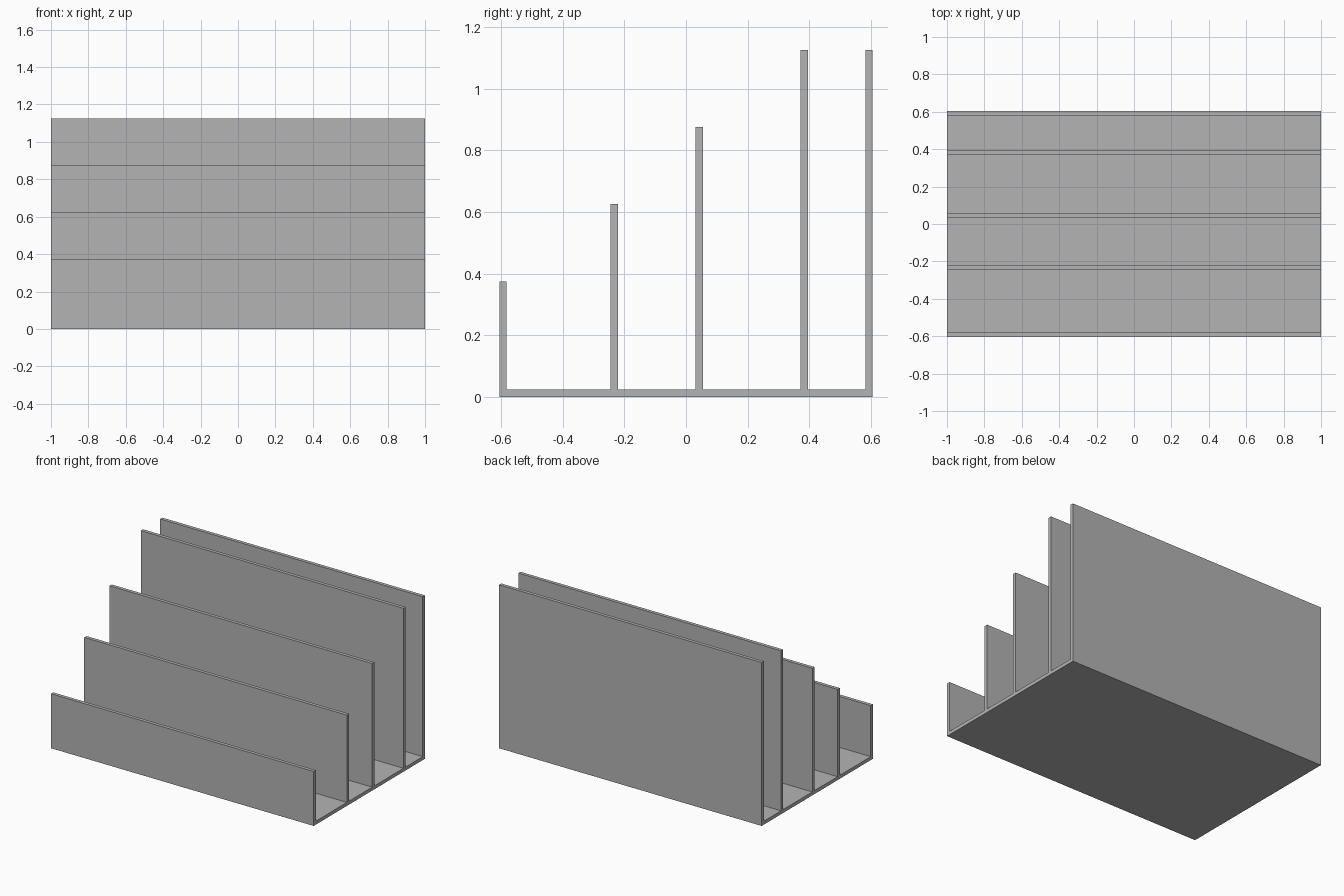
import bpy, bmesh

if "Cube" in bpy.data.objects:
    bpy.data.objects.remove(bpy.data.objects["Cube"])

LENGTH, DEPTH, THICK = 2.0, 1.21, 0.024

# (front edge y, height) of each upright panel, front to back
PANELS = [(-0.605, 0.375), (-0.244, 0.625), (0.031, 0.875),
          (0.371, 1.125), (DEPTH / 2 - THICK, 1.125)]

grey = bpy.data.materials.new("plain grey")
grey.diffuse_color = (0.456, 0.456, 0.456, 1)
grey.use_nodes = True
grey.node_tree.nodes["Principled BSDF"].inputs["Base Color"].default_value = grey.diffuse_color

# Comb-shaped side profile: underside, then up and over each panel from back to front
profile = [(-DEPTH / 2, 0), (DEPTH / 2, 0)]
for y, height in reversed(PANELS):
    if y + THICK < DEPTH / 2 - 0.001:
        profile.append((y + THICK, THICK))
    profile += [(y + THICK, height), (y, height)]
    if y > -DEPTH / 2 + 0.001:
        profile.append((y, THICK))

# Stepped rack: the profile extruded along its length
bm = bmesh.new()
face = bm.faces.new([bm.verts.new((-LENGTH / 2, y, z)) for y, z in profile])
result = bmesh.ops.extrude_face_region(bm, geom=[face])
moved = [v for v in result["geom"] if isinstance(v, bmesh.types.BMVert)]
bmesh.ops.translate(bm, verts=moved, vec=(LENGTH, 0, 0))
bmesh.ops.recalc_face_normals(bm, faces=bm.faces)
mesh = bpy.data.meshes.new("stepped_rack")
bm.to_mesh(mesh)
bm.free()
mesh.materials.append(grey)
rack = bpy.data.objects.new("stepped_rack", mesh)
bpy.context.collection.objects.link(rack)
